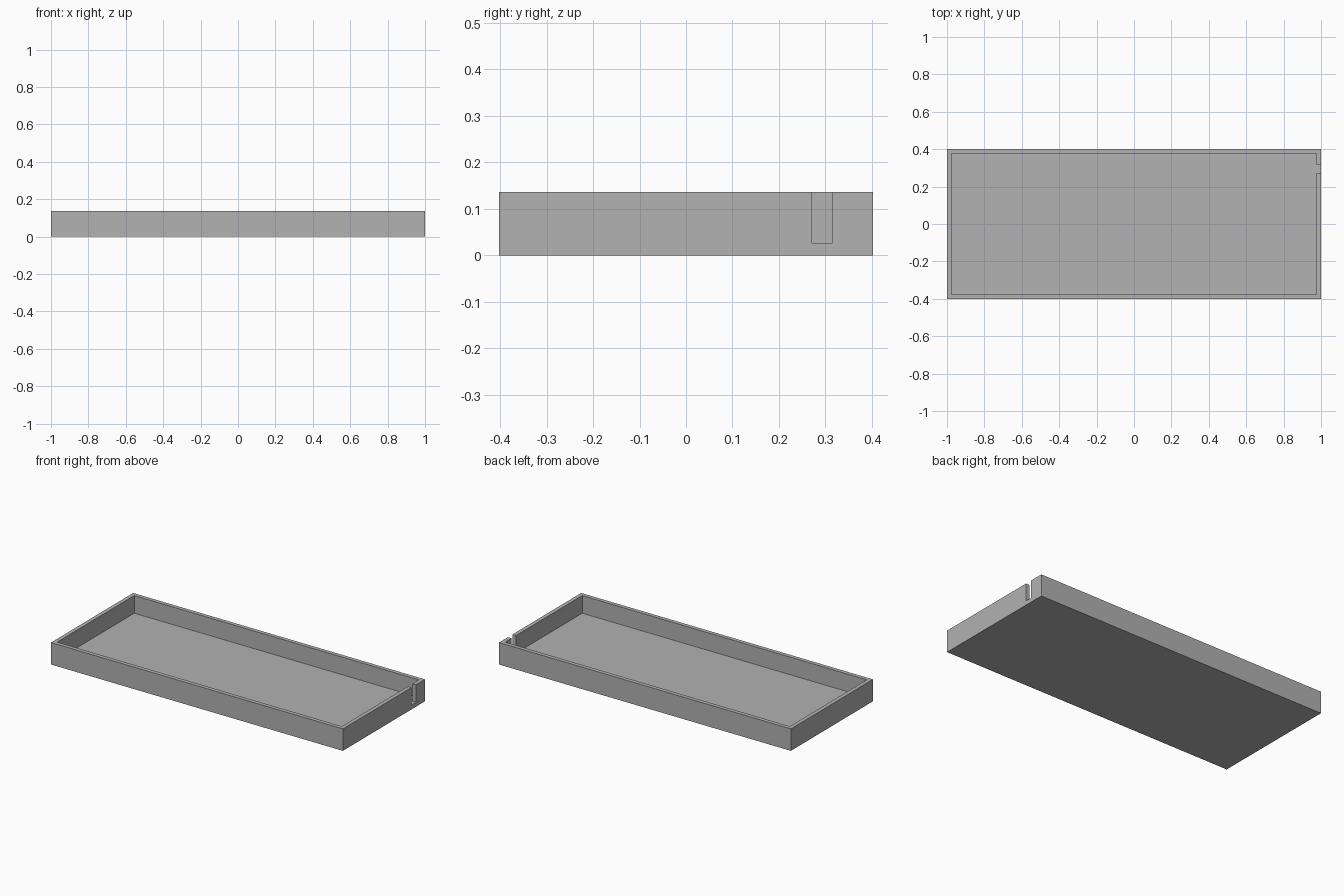
import bpy

cube = bpy.data.objects.get("Cube")
if cube:
    bpy.data.objects.remove(cube, do_unlink=True)

LENGTH, DEPTH, HEIGHT = 2.0, 0.804, 0.136
WALL, FLOOR = 0.025, 0.027
SLOT_Y, SLOT_WIDTH = 0.293, 0.044

grey = bpy.data.materials.new("plain grey")
grey.use_nodes = True
colour = (0.445, 0.445, 0.445, 1)
grey.diffuse_color = colour
grey.node_tree.nodes["Principled BSDF"].inputs["Base Color"].default_value = colour


def block(name, low, high):
    """Axis-aligned box between two corners."""
    bpy.ops.mesh.primitive_cube_add(
        size=1, location=[(a + b) / 2 for a, b in zip(low, high)])
    ob = bpy.context.object
    ob.name = name
    ob.scale = [b - a for a, b in zip(low, high)]
    bpy.ops.object.transform_apply(location=True, rotation=False, scale=True)
    ob.data.materials.append(grey)
    return ob


def cut(target, cutter):
    """Subtract the cutter from the target, then remove it."""
    cutter.hide_render = True
    mod = target.modifiers.new(cutter.name, "BOOLEAN")
    mod.operation = "DIFFERENCE"
    mod.solver = "EXACT"
    mod.object = cutter
    bpy.ops.object.select_all(action="DESELECT")
    bpy.context.view_layer.objects.active = target
    target.select_set(True)
    bpy.ops.object.modifier_apply(modifier=mod.name)
    bpy.data.objects.remove(cutter, do_unlink=True)


# Shallow tray body
hx, hy = LENGTH / 2, DEPTH / 2
tray = block("tray", (-hx, -hy, 0), (hx, hy, HEIGHT))

# Open interior
cut(tray, block("interior_cutter", (WALL - hx, WALL - hy, FLOOR),
                (hx - WALL, hy - WALL, HEIGHT * 2)))

# Cable slot through the left end wall, level with the floor
cut(tray, block("slot_cutter", (hx - WALL * 2, SLOT_Y - SLOT_WIDTH / 2, FLOOR),
                (hx + WALL, SLOT_Y + SLOT_WIDTH / 2, HEIGHT * 2)))
